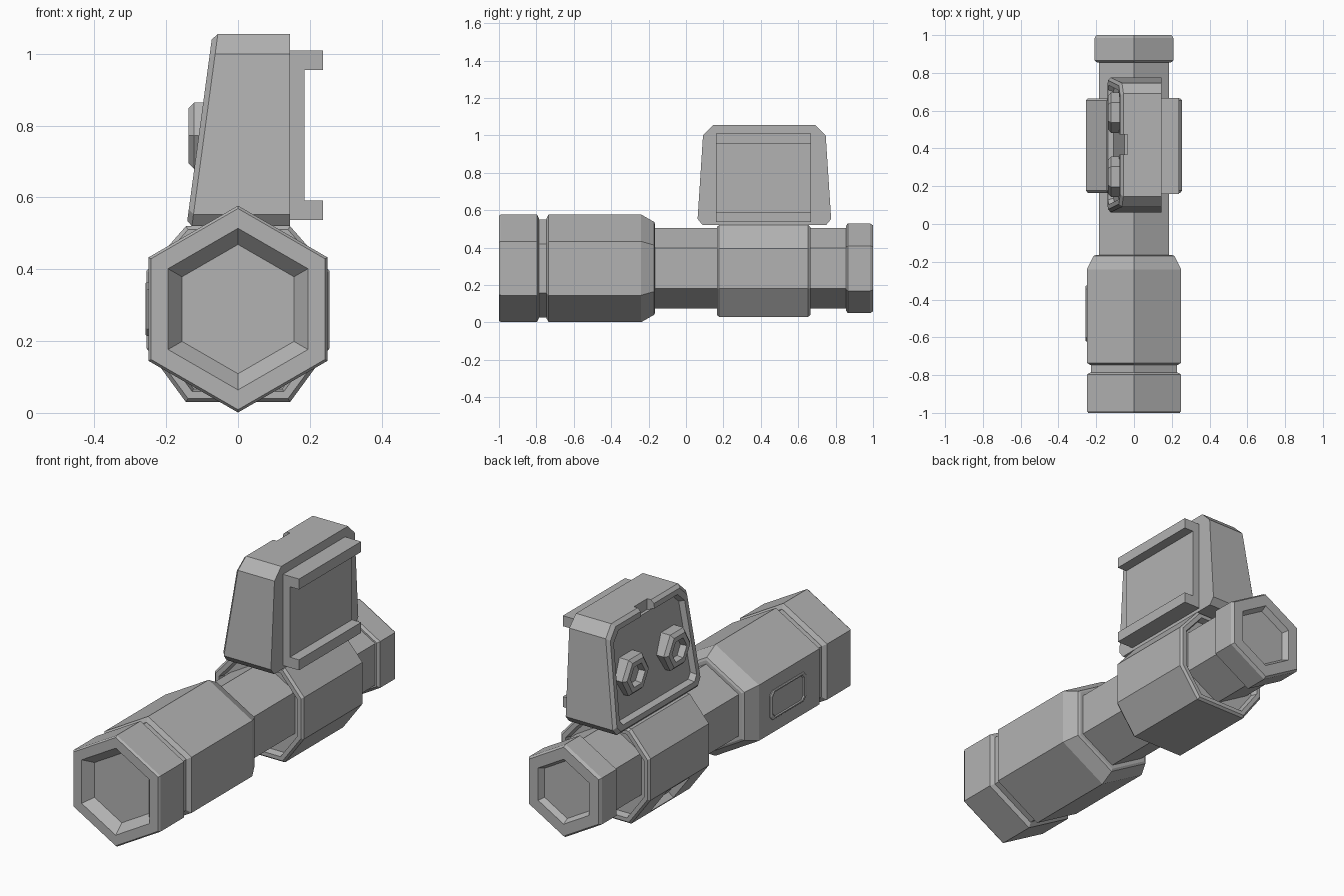
import bpy
import bmesh
from math import sin, cos, pi, atan2
from mathutils import Matrix

cube = bpy.data.objects.get("Cube")
if cube:
    bpy.data.objects.remove(cube, do_unlink=True)

grey = bpy.data.materials.new("matte_grey")
grey.use_nodes = True
grey.diffuse_color = (0.45, 0.45, 0.45, 1)
grey.node_tree.nodes["Principled BSDF"].inputs["Base Color"].default_value = grey.diffuse_color

AXIS_Z = 0.289   # height of the optical axis


def finish(name, bm):
    bmesh.ops.recalc_face_normals(bm, faces=bm.faces)
    mesh = bpy.data.meshes.new(name)
    bm.to_mesh(mesh)
    bm.free()
    mesh.materials.append(grey)
    obj = bpy.data.objects.new(name, mesh)
    bpy.context.collection.objects.link(obj)
    return obj


def loft(name, rings):
    """Join rings of points with quads and cap both ends."""
    bm = bmesh.new()
    loops = [[bm.verts.new(p) for p in ring] for ring in rings]
    for a, b in zip(loops, loops[1:]):
        for i in range(len(a)):
            j = (i + 1) % len(a)
            bm.faces.new((a[i], a[j], b[j], b[i]))
    bm.faces.new(loops[0])
    bm.faces.new(loops[-1])
    return finish(name, bm)


def hex_tube(name, profile):
    """Hexagonal section along y; profile holds (y, corner radius)."""
    return loft(name, [[(r * cos(pi / 6 + i * pi / 3), y, AXIS_Z + r * sin(pi / 6 + i * pi / 3))
                        for i in range(6)] for y, r in profile])


def box(name, x, y, z, rotation=0.0):
    """Box from (min, max) ranges, turned about y."""
    bm = bmesh.new()
    bmesh.ops.create_cube(bm, size=1)
    size = [r[1] - r[0] for r in (x, y, z)]
    mid = [(r[0] + r[1]) / 2 for r in (x, y, z)]
    bm.transform(Matrix.Translation(mid) @ Matrix.Rotation(rotation, 4, 'Y')
                 @ Matrix.Diagonal((*size, 1)))
    return finish(name, bm)


def cut(target, cutter):
    cutter.hide_render = True
    mod = target.modifiers.new("cut", 'BOOLEAN')
    mod.operation = 'DIFFERENCE'
    mod.solver = 'EXACT'
    mod.object = cutter
    bpy.context.view_layer.objects.active = target
    bpy.ops.object.modifier_apply(modifier=mod.name)
    bpy.data.objects.remove(cutter, do_unlink=True)


# Hexagonal optic tube, front to back
hex_tube("objective_ring", [(-0.95, 0.18), (-1, 0.225), (-1, 0.28), (-0.99, 0.288),
                            (-0.797, 0.288), (-0.785, 0.265)])
hex_tube("objective_groove", [(-0.80, 0.262), (-0.73, 0.262)])
hex_tube("objective_bell", [(-0.747, 0.265), (-0.735, 0.288), (-0.24, 0.288),
                            (-0.17, 0.248), (-0.165, 0.235)])
hex_tube("main_tube", [(-0.2, 0.215), (0.9, 0.215)])
hex_tube("eyepiece", [(0.855, 0.225), (0.865, 0.24), (0.985, 0.24), (1, 0.23),
                      (1, 0.168), (0.97, 0.15)])

# Eight-sided clamp around the tube, hollowed at both ends
outline = [(0.145, 0.03), (0.255, 0.18), (0.255, 0.395), (0.145, 0.52)]
outline += [(-x, z) for x, z in reversed(outline)]
clamp_profile = [(0.2, 0.85), (0.165, 0.88), (0.165, 0.96), (0.177, 1)]
clamp_profile += [(0.83 - y, s) for y, s in reversed(clamp_profile)]
clamp = loft("clamp", [[(x * s, y, 0.275 + (z - 0.275) * s) for x, z in outline]
                       for y, s in clamp_profile])
slope = atan2(0.15, 0.11)
cut(clamp, box("clamp_notch", (-0.28, -0.12), (0.32, 0.51), (0.07, 0.14), slope))

# Side plate with a raised rim on the bell
plate_rings = [(-0.24, 1), (-0.254, 1), (-0.258, 0.95), (-0.258, 0.87), (-0.252, 0.83)]
plate_shape = [(0.148, 0.055), (0.128, 0.075)]
plate_shape += [(-a, b) for a, b in reversed(plate_shape)]
plate_shape += [(-a, -b) for a, b in plate_shape]
loft("side_plate", [[(x, -0.473 + a * s, AXIS_Z + b * s) for a, b in plate_shape]
                    for x, s in plate_rings])

# Turret housing: slanted face with a chamfered rim and recessed panel
half = [(0.33, 0.52), (0.357, 0.553), (0.328, 1.0), (0.273, 1.055)]
half += [(-y, z) for y, z in reversed(half)]


def housing_ring(offset, inset):
    ring = []
    for y, z in half:
        y2 = y * (1 - inset / 0.34)
        z2 = 0.79 + (z - 0.79) * (1 - inset / 0.266)
        ring.append((-0.142 + 0.135 * (z2 - 0.53) + offset, 0.419 + y2, z2))
    return ring


housing = loft("turret_housing", [[(0.145, 0.419 + y, z) for y, z in half],
                                  housing_ring(0.015, 0), housing_ring(0, 0.015),
                                  housing_ring(0, 0.04), housing_ring(0.028, 0.05)])
cut(housing, box("top_notch", (-0.2, -0.035), (0.367, 0.475), (1.0, 1.1)))

# Two hexagonal knobs with sunken centres
knob_profile = [(-0.04, 0.107), (-0.122, 0.107), (-0.138, 0.088), (-0.138, 0.06), (-0.105, 0.054)]
for label, ky in (("front", 0.25), ("rear", 0.59)):
    loft(label + "_knob", [[(x, ky + r * cos(i * pi / 3), 0.772 + r * sin(i * pi / 3))
                            for i in range(6)] for x, r in knob_profile])

# Mounting plate and its two rails
span = (0.16, 0.668)
box("mount_plate", (0.13, 0.185), span, (0.56, 0.98))
box("lower_rail", (0.13, 0.237), span, (0.537, 0.591))
box("upper_rail", (0.13, 0.237), span, (0.955, 1.009))
